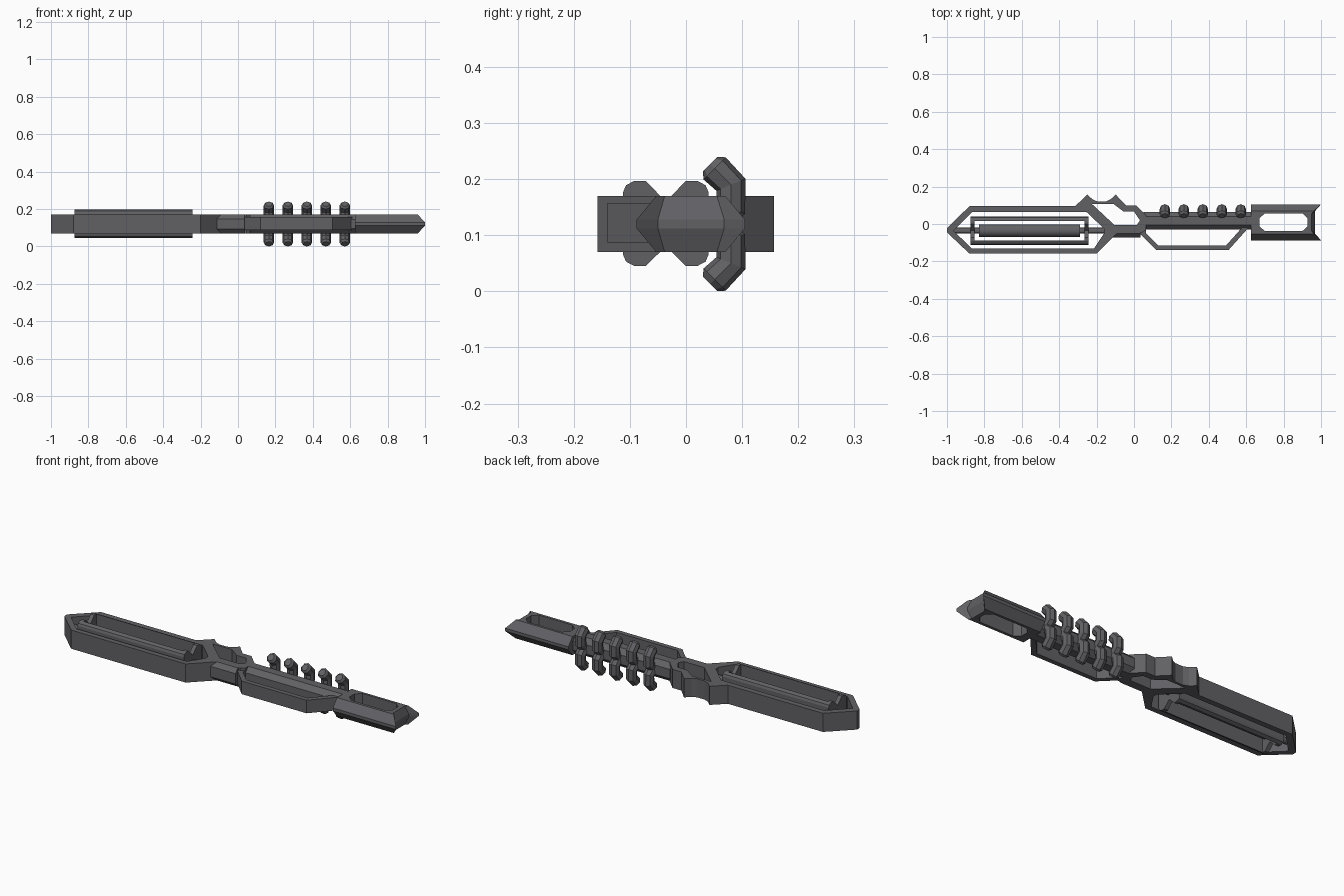
import bpy, bmesh
from math import pi

if "Cube" in bpy.data.objects:
    bpy.data.objects.remove(bpy.data.objects["Cube"])

AXIS_Y = -0.036   # centre line of the long left frame
MID_Z = 0.12
DARK = bpy.data.materials.new("dark_metal")
DARK.diffuse_color = (0.12, 0.12, 0.13, 1)
DARK.use_nodes = True
DARK.node_tree.nodes["Principled BSDF"].inputs["Base Color"].default_value = DARK.diffuse_color


def loft(name, layers, axis='Z', hole=None):
    """Solid through matching outlines; axis Z takes (x, y), axis X takes (y, z)."""
    bm = bmesh.new()
    rings = []
    for pts, d in layers:
        rings.append([bm.verts.new((a, b, d) if axis == 'Z' else (d, a, b)) for a, b in pts])
    n = len(rings[0])
    for r0, r1 in zip(rings, rings[1:]):
        for i in range(n):
            j = (i + 1) % n
            bm.faces.new((r0[i], r0[j], r1[j], r1[i]))
    bm.faces.new(rings[0])
    bm.faces.new(rings[-1])
    bmesh.ops.recalc_face_normals(bm, faces=bm.faces)
    me = bpy.data.meshes.new(name)
    bm.to_mesh(me)
    bm.free()
    me.materials.append(DARK)
    ob = bpy.data.objects.new(name, me)
    bpy.context.collection.objects.link(ob)
    for h in hole or []:
        cut = loft("cutter", [(h, -0.1), (h, 0.4)])
        mod = ob.modifiers.new("cut", 'BOOLEAN')
        mod.operation, mod.solver, mod.object = 'DIFFERENCE', 'EXACT', cut
        bpy.context.view_layer.objects.active = ob
        bpy.ops.object.modifier_apply(modifier=mod.name)
        bpy.data.objects.remove(cut)
    return ob


def octagon(y0, y1, z0, z1, c):
    return [(y0 + c, z0), (y1 - c, z0), (y1, z0 + c), (y1, z1 - c),
            (y1 - c, z1), (y0 + c, z1), (y0, z1 - c), (y0, z0 + c)]


def rod(name, x0, x1, r, sides=16):
    bpy.ops.mesh.primitive_cylinder_add(vertices=sides, radius=r, depth=x1 - x0,
                                        location=((x0 + x1) / 2, AXIS_Y, MID_Z),
                                        rotation=(0, pi / 2, 0))
    ob = bpy.context.object
    ob.name = name
    ob.data.materials.append(DARK)
    bpy.ops.object.shade_smooth_by_angle()


def mirrored(pts):
    return [(2 * AXIS_Y - y, z) for y, z in pts]


# Main frame: long pointed cage and scalloped crest
outline = [(-1, -0.045), (-1, -0.022), (-0.88, 0.095), (-0.315, 0.095), (-0.25, 0.157),
           (-0.222, 0.132), (-0.195, 0.12), (-0.15, 0.12), (-0.125, 0.132), (-0.098, 0.157),
           (-0.042, 0.1), (0.01, 0.1), (0.065, 0.045), (0.065, -0.03), (0.045, -0.045),
           (-0.085, -0.045), (-0.2, -0.158), (-0.88, -0.158)]
cage_hole = [(-0.965, -0.036), (-0.865, 0.065), (-0.255, 0.065), (-0.16, -0.025),
             (-0.16, -0.05), (-0.213, -0.13), (-0.868, -0.13)]
crest_hole = [(-0.225, 0.107), (-0.11, 0.107), (-0.055, 0.066), (0.0, 0.066),
              (0.032, 0.02), (0.015, -0.005), (-0.105, -0.005)]
loft("main_frame", [(outline, 0.07), (outline, 0.17)], hole=[cage_hole, crest_hole])

# Chamfered neck joining cage and grip
neck = octagon(-0.072, -0.006, 0.07, 0.17, 0.022)
loft("neck", [(neck, -0.115), (neck, 0.035)], 'X')

# Core rod inside the cage
rod("thin_rod", -0.975, -0.14, 0.016, 12)
rod("core_tube", -0.83, -0.29, 0.034)

# Inner carriage: tall side rails and hooked end brackets
bracket = [(0.04, 0.065), (0.04, 0.177), (0.035, 0.189), (0.02, 0.197), (0.0, 0.197),
           (-0.036, 0.16), (-0.036, 0.08), (0.0, 0.045), (0.02, 0.045), (0.035, 0.053)]
rail = [(0.04, 0.065), (0.04, 0.177), (0.035, 0.189), (0.02, 0.197),
        (0.017, 0.197), (0.017, 0.045), (0.02, 0.045), (0.035, 0.053)]
for side, flip in (("back", lambda p: p), ("front", mirrored)):
    loft(side + "_rail", [(flip(rail), -0.875), (flip(rail), -0.243)], 'X')
    for end, x in (("left", -0.875), ("right", -0.265)):
        loft(f"{side}_{end}_bracket", [(flip(bracket), x), (flip(bracket), x + 0.022)], 'X')

# Grip bar between neck and end block
bar = octagon(-0.03, 0.065, 0.07, 0.17, 0.025)
loft("grip_bar", [(bar, 0.05), (bar, 0.635)], 'X')

# Hand guard under the grip
guard = [(0.02, -0.04), (0.12, -0.14), (0.505, -0.14), (0.612, -0.02),
         (0.577, -0.02), (0.492, -0.115), (0.13, -0.115), (0.065, -0.05), (0.065, -0.02)]
loft("hand_guard", [(guard, 0.087), (guard, 0.157)])

# Hooked ribs along the grip, one above and one below the bar, tips tapered
for i in range(5):
    for row, s in (("upper", 1), ("lower", -1)):
        cu = bpy.data.curves.new("rib", 'CURVE')
        cu.dimensions = '3D'
        cu.bevel_depth, cu.bevel_resolution, cu.use_fill_caps = 0.028, 2, True
        path = [(0.043, 0.107, 0.65), (0.051, 0.099, 1), (0.08, 0.07, 1),
                (0.08, 0.03, 1), (0.045, 0.0, 1)]
        sp = cu.splines.new('POLY')
        sp.points.add(len(path) - 1)
        for p, (y, dz, r) in zip(sp.points, path):
            p.co = (0.165 + i * 0.1015, y, MID_Z + s * dz, 1)
            p.radius = r
        tmp = bpy.data.objects.new("rib_path", cu)
        bpy.context.collection.objects.link(tmp)
        me = bpy.data.meshes.new_from_object(
            tmp.evaluated_get(bpy.context.evaluated_depsgraph_get()))
        bpy.data.objects.remove(tmp)
        me.materials.clear()
        me.materials.append(DARK)
        for f in me.polygons:
            f.use_smooth = False
        bpy.context.collection.objects.link(bpy.data.objects.new(f"{row}_rib_{i + 1}", me))

# End block: chamfered sides, notched end, long window
wide = [(0.625, 0.105), (1, 0.105), (0.967, 0.068), (0.967, -0.05), (1, -0.088), (0.625, -0.088)]
flat = [(0.625, 0.07), (0.962, 0.07), (0.95, 0.055), (0.95, -0.038), (0.962, -0.053), (0.625, -0.053)]
window = [(0.67, 0.03), (0.7, 0.057), (0.9, 0.057), (0.928, 0.03),
          (0.928, -0.012), (0.9, -0.038), (0.7, -0.038), (0.67, -0.012)]
loft("end_block", [(flat, 0.07), (wide, 0.112), (wide, 0.128), (flat, 0.17)], hole=[window])
